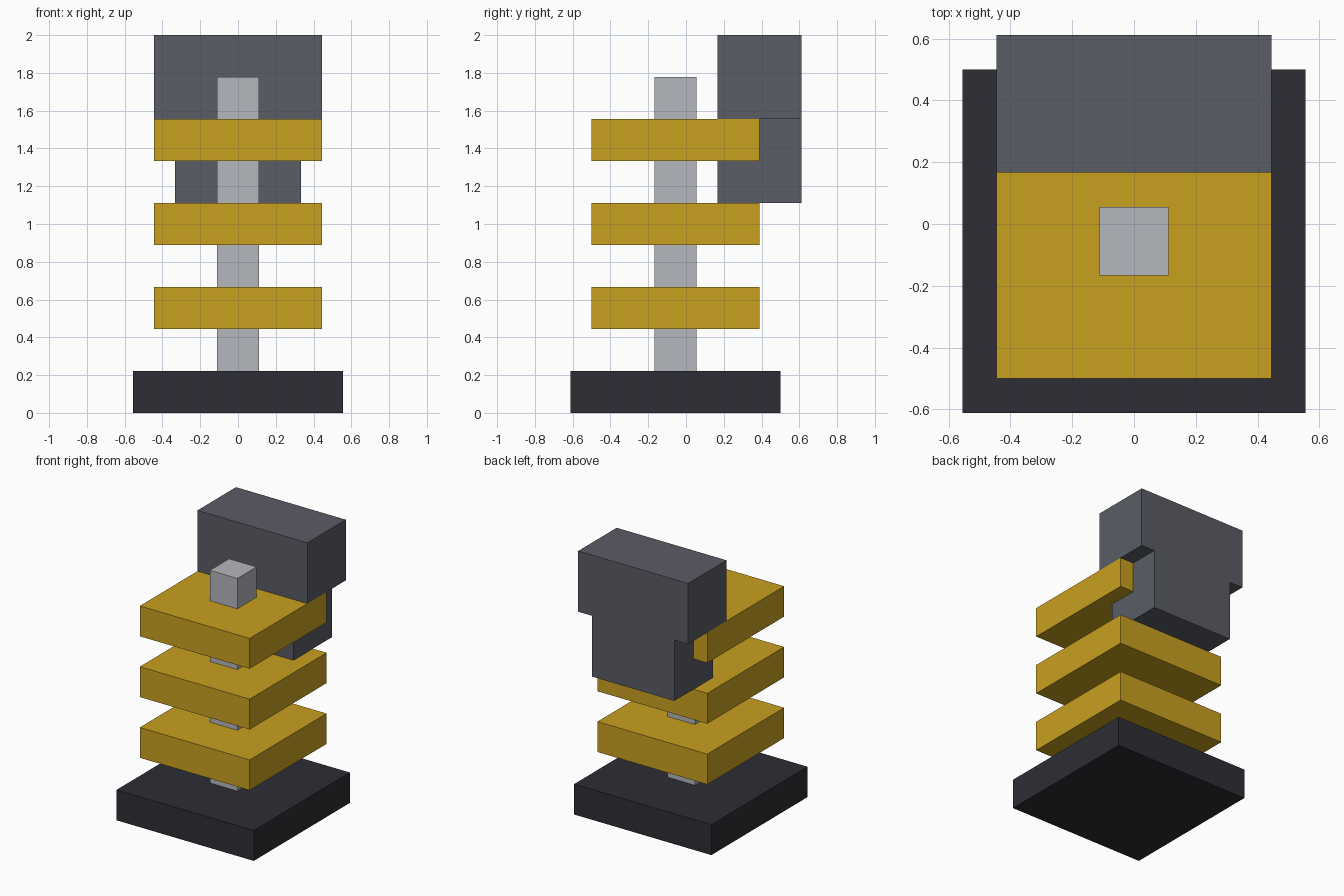
import bpy

if "Cube" in bpy.data.objects:
    bpy.data.objects.remove(bpy.data.objects["Cube"])

U = 1 / 9  # grid unit


def material(name, rgb):
    m = bpy.data.materials.new(name)
    lin = [((c / 255 + 0.055) / 1.055) ** 2.4 for c in rgb]
    m.diffuse_color = (*lin, 1)
    m.use_nodes = True
    m.node_tree.nodes["Principled BSDF"].inputs["Base Color"].default_value = m.diffuse_color
    return m


charcoal = material("charcoal", (45, 45, 53))
gold = material("gold", (201, 160, 32))
silver = material("silver", (180, 183, 188))
slate = material("slate", (91, 93, 102))


def box(name, half_width, y0, y1, z0, z1, mat):
    """Box centred on x = 0, measured in grid units."""
    bpy.ops.mesh.primitive_cube_add(size=1, location=(0, (y0 + y1) / 2 * U, (z0 + z1) / 2 * U))
    ob = bpy.context.object
    ob.name = name
    ob.scale = (2 * half_width * U, (y1 - y0) * U, (z1 - z0) * U)
    bpy.ops.object.transform_apply(location=False, rotation=False, scale=True)
    ob.data.materials.append(mat)
    return ob


# Foot and central post
box("base", 5, -5.5, 4.5, 0, 2, charcoal)
box("post", 1, -1.5, 0.5, 2, 16, silver)

# Three evenly spaced plates
for i in range(3):
    z = 4 + 4 * i
    box(f"plate_{i + 1}", 4, -4.5, 3.5, z, z + 2, gold)

# Stepped block at the back: narrow neck under a wide head
box("back_block_neck", 3, 1.5, 5.5, 10, 14, slate)
box("back_block_head", 4, 1.5, 5.5, 14, 18, slate)
